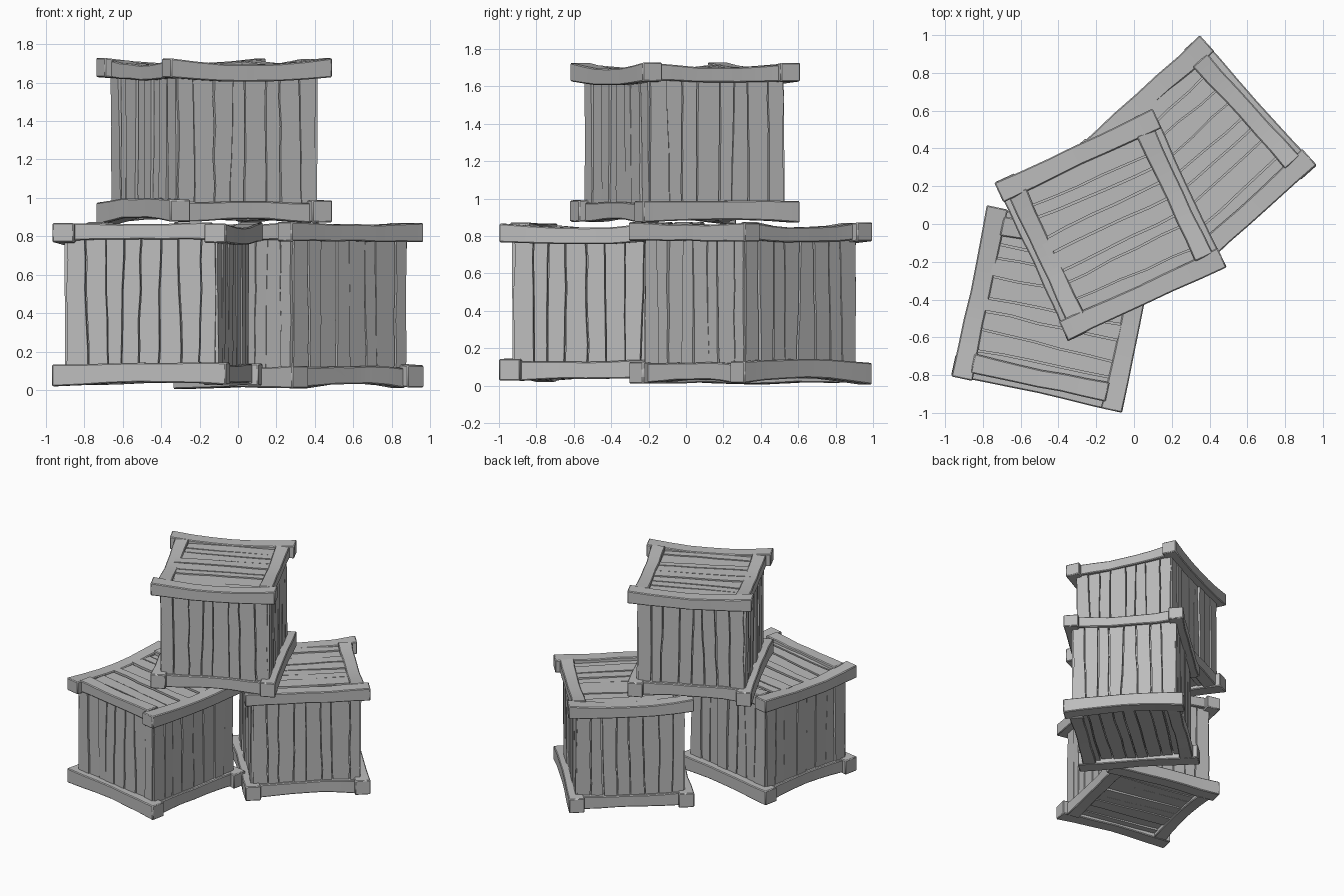
import bpy, bmesh, random
from math import radians, sin, pi
from mathutils import Vector, Matrix

random.seed(7)
if "Cube" in bpy.data.objects:
    bpy.data.objects.remove(bpy.data.objects["Cube"])

grey = bpy.data.materials.new("weathered grey")
grey.use_nodes = True
grey.diffuse_color = (0.5, 0.5, 0.5, 1)
bsdf = grey.node_tree.nodes["Principled BSDF"]
bsdf.inputs["Base Color"].default_value = grey.diffuse_color
bsdf.inputs["Roughness"].default_value = 0.8

X, Y, Z = Vector((1, 0, 0)), Vector((0, 1, 0)), Vector((0, 0, 1))


def jit(amount):
    return random.uniform(-amount, amount)


def loft(bm, stations):
    """Bridge four-cornered sections into one closed bar."""
    rings = [[bm.verts.new(p) for p in section] for section in stations]
    for a, b in zip(rings, rings[1:]):
        for i in range(4):
            j = (i + 1) % 4
            bm.faces.new((a[i], a[j], b[j], b[i]))
    bm.faces.new(rings[0][::-1])
    bm.faces.new(rings[-1])


def section(centre, u, v, hu, hv):
    return [centre + u * hu * a + v * hv * b
            for a, b in ((-1, -1), (1, -1), (1, 1), (-1, 1))]


def beam(bm, centre, along, half, width, height, sag):
    """Hand-hewn bar, thick at the ends and slightly bowed."""
    across = Z.cross(along)
    lift = [jit(0.007), jit(0.007)]
    stations = []
    for i in range(7):
        t = i / 6
        bow = sin(pi * t)
        p = centre + along * half * (2 * t - 1)
        p = p + Z * (lift[0] * (1 - t) + lift[1] * t + sag * bow + jit(0.003))
        p = p + across * jit(0.004)
        stations.append(section(p, across, Z, width / 2 * (1 - 0.1 * bow),
                                height / 2 * (1 - 0.12 * bow)))
    loft(bm, stations)


def panel(bm, centre, along, across, half_len, half_wid, count):
    """Row of uneven planks separated by crooked narrow gaps."""
    normal = along.cross(across)
    steps = 5
    seams = []
    for i in range(count + 1):
        inner = 0 < i < count
        base = half_wid * (2 * i / count - 1) + (jit(0.018) if inner else 0)
        lean = jit(0.012) if inner else 0
        seams.append([base + lean * (2 * s / steps - 1) + jit(0.005)
                      for s in range(steps + 1)])
    for left, right in zip(seams, seams[1:]):
        depth, gap, twist = jit(0.006), random.uniform(0.002, 0.006), jit(0.004)
        stations = []
        for s in range(steps + 1):
            t = 2 * s / steps - 1
            mid = (left[s] + right[s]) / 2
            p = centre + along * half_len * t + across * mid
            p = p + normal * (depth + twist * t)
            stations.append(section(p, across, normal,
                                    (right[s] - left[s]) / 2 - gap, 0.014))
        loft(bm, stations)


def finish(bm, name, place, bevel=0):
    bmesh.ops.recalc_face_normals(bm, faces=bm.faces)
    mesh = bpy.data.meshes.new(name)
    bm.to_mesh(mesh)
    bm.free()
    mesh.materials.append(grey)
    obj = bpy.data.objects.new(name, mesh)
    bpy.context.collection.objects.link(obj)
    obj.matrix_world = place
    if bevel:
        mod = obj.modifiers.new("worn edges", 'BEVEL')
        mod.width, mod.segments, mod.limit_method = bevel, 1, 'ANGLE'
        mod.angle_limit = radians(50)
    bpy.ops.object.select_all(action='DESELECT')
    obj.select_set(True)
    bpy.context.view_layer.objects.active = obj
    bpy.ops.object.shade_smooth_by_angle(angle=radians(25))


def crate(name, x, y, z, turn, height, lid_along):
    place = Matrix.Translation((x, y, z)) @ Matrix.Rotation(radians(turn), 4, 'Z')

    # Frame: long bars run one way at the top and the other way at the bottom
    bm = bmesh.new()
    for level, long_dir, short_dir, tall in ((height - 0.056, X, Y, 0.1),
                                             (0.066, Y, X, 0.115)):
        sag = -0.018 if level > 0.4 else 0.012
        for side in (-1, 1):
            base = Z * level
            beam(bm, base + short_dir * side * 0.405, long_dir, 0.463, 0.115,
                 tall, sag + jit(0.012))
            beam(bm, base + long_dir * side * 0.375, short_dir, 0.365, 0.105,
                 tall * 0.9, sag * 0.5 + jit(0.012))
    finish(bm, name + "_frame", place, 0.006)

    # Planks: four walls, lid and floor
    bm = bmesh.new()
    middle = Z * height / 2
    for out, across in ((X, Y), (Y, -X), (-X, -Y), (-Y, X)):
        panel(bm, middle + out * 0.39, -Z, -across, height / 2 - 0.05, 0.397, 8)
    lid_across = Z.cross(lid_along)
    for level in (height - 0.055, 0.06):
        panel(bm, Z * level, lid_along, lid_across, 0.37, 0.37, 8)
    finish(bm, name + "_planks", place)

    # Core: closes the gaps from inside
    bm = bmesh.new()
    size = Matrix.Diagonal((0.735, 0.735, height - 0.16, 1))
    bmesh.ops.create_cube(bm, size=1, matrix=Matrix.Translation(middle) @ size)
    finish(bm, name + "_core", place)


crate("right_crate", -0.42, -0.45, 0.015, 78, 0.865, Y)
crate("left_crate", 0.315, 0.345, 0, 42, 0.88, X)
crate("top_crate", -0.125, -0.005, 0.86, 25, 0.87, X)
